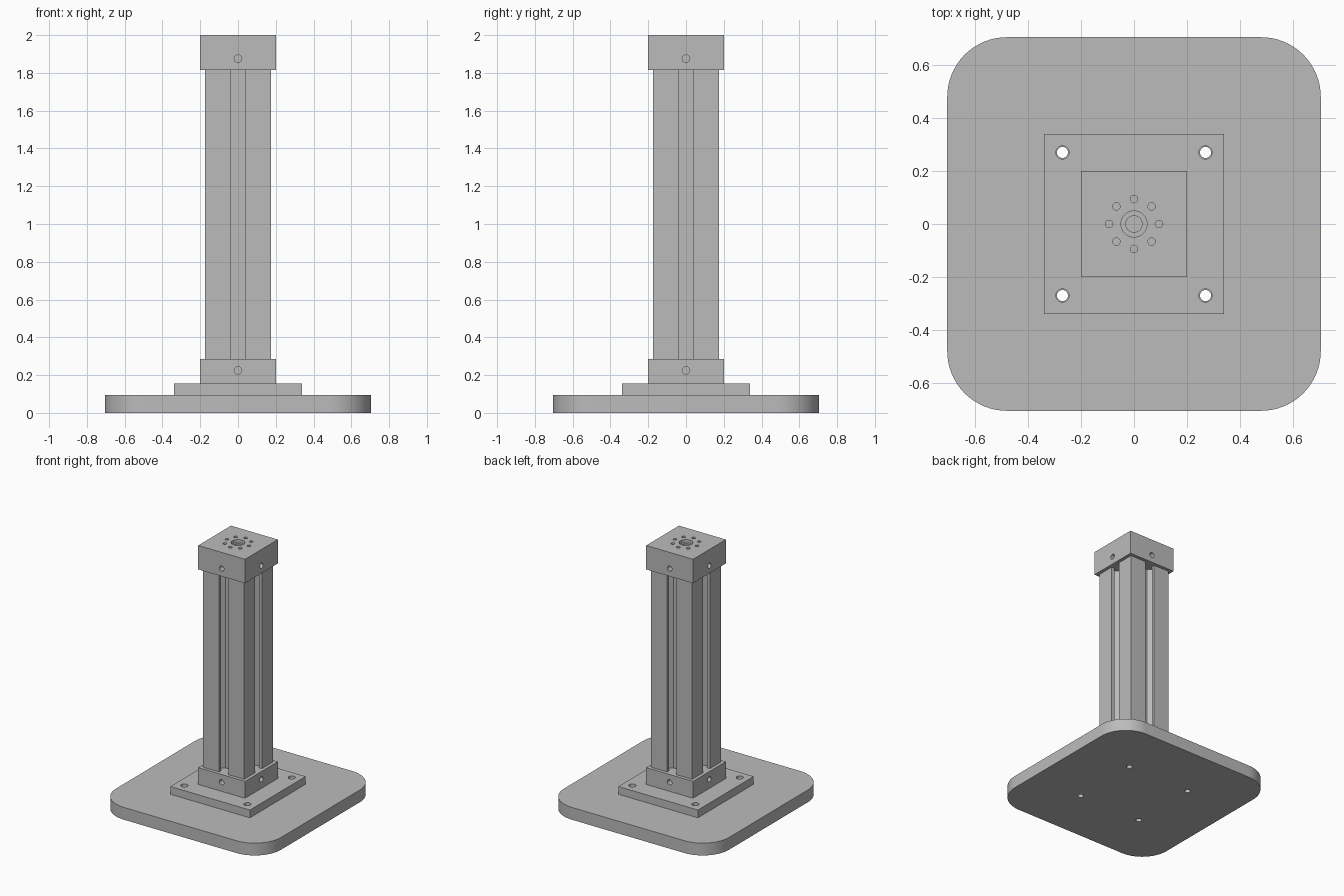
import bpy, bmesh
from math import pi, cos, sin, radians
from mathutils import Matrix, Vector

cube = bpy.data.objects.get("Cube")
if cube:
    bpy.data.objects.remove(cube, do_unlink=True)

metal = bpy.data.materials.new("grey metal")
metal.use_nodes = True
grey = (0.5, 0.5, 0.5, 1)
metal.diffuse_color = grey
metal.node_tree.nodes["Principled BSDF"].inputs["Base Color"].default_value = grey


def add_object(name, bm):
    bmesh.ops.recalc_face_normals(bm, faces=bm.faces)
    mesh = bpy.data.meshes.new(name)
    bm.to_mesh(mesh)
    bm.free()
    mesh.materials.append(metal)
    obj = bpy.data.objects.new(name, mesh)
    bpy.context.collection.objects.link(obj)
    return obj


def prism(name, outline, z0, z1):
    """Extrude a closed outline from z0 to z1."""
    bm = bmesh.new()
    face = bm.faces.new([bm.verts.new((x, y, z0)) for x, y in outline])
    top = bmesh.ops.extrude_face_region(bm, geom=[face])["geom"]
    verts = [v for v in top if isinstance(v, bmesh.types.BMVert)]
    bmesh.ops.translate(bm, verts=verts, vec=(0, 0, z1 - z0))
    return add_object(name, bm)


def square(h):
    return [(-h, -h), (h, -h), (h, h), (-h, h)]


def drill(obj, points, radius, depth, direction=None):
    """Cut round holes centred on the points; sideways holes face outward."""
    bm = bmesh.new()
    for p in points:
        axis = Vector(direction) if direction else Vector((p[0], p[1], 0))
        turn = axis.to_track_quat("Z", "Y").to_matrix().to_4x4()
        bmesh.ops.create_cone(bm, cap_ends=True, segments=32, radius1=radius,
                              radius2=radius, depth=2 * depth,
                              matrix=Matrix.Translation(p) @ turn)
    cutter = add_object("hole_cutter", bm)
    cutter.hide_render = True
    mod = obj.modifiers.new("holes", "BOOLEAN")
    mod.operation = "DIFFERENCE"
    mod.solver = "EXACT"
    mod.object = cutter
    bpy.context.view_layer.update()
    graph = bpy.context.evaluated_depsgraph_get()
    mesh = bpy.data.meshes.new_from_object(obj.evaluated_get(graph))
    obj.modifiers.clear()
    obj.data = mesh
    bpy.data.objects.remove(cutter, do_unlink=True)


def ring(count, radius, z):
    return [(radius * cos(2 * pi * i / count), radius * sin(2 * pi * i / count), z)
            for i in range(count)]


# Base plate with rounded corners
half, corner = 0.705, 0.225
outline = []
for k in range(4):
    mid = Matrix.Rotation(k * pi / 2, 2) @ Vector((half - corner, half - corner))
    for i in range(17):
        a = (k + i / 16) * pi / 2
        outline.append((mid.x + corner * cos(a), mid.y + corner * sin(a)))
base = prism("base_plate", outline, 0, 0.095)

# Mounting flange, bolted through the base
flange = prism("mounting_flange", square(0.34), 0.095, 0.155)
bolts = [(x, y, 0.1) for x, y in square(0.27)]
drill(base, bolts, 0.021, 0.2, (0, 0, 1))
drill(flange, bolts, 0.025, 0.2, (0, 0, 1))

# Slotted column: one T-slot side repeated around the axis
side = [(-0.175, -0.175), (-0.04, -0.175), (-0.04, -0.15), (-0.075, -0.15),
        (-0.075, -0.13), (-0.04, -0.095)]
side += [(-x, y) for x, y in reversed(side[1:])]
profile = []
for k in range(4):
    profile += [tuple(Matrix.Rotation(k * pi / 2, 2) @ Vector(p)) for p in side]
column = prism("slotted_column", profile, 0.285, 1.815)

# End blocks with a set-screw hole on each side
lower = prism("lower_block", square(0.2), 0.155, 0.285)
upper = prism("upper_block", square(0.2), 1.815, 2)
drill(lower, ring(4, 0.2, 0.225), 0.02, 0.05)
drill(upper, ring(4, 0.2, 1.875), 0.02, 0.05)

# Stepped centre bore and its ring of small holes
up = (0, 0, 1)
drill(upper, [(0, 0, 2)], 0.049, 0.025, up)
drill(upper, [(0, 0, 2)], 0.031, 0.1, up)
drill(upper, ring(8, 0.094, 2), 0.014, 0.06, up)

# Smooth the round surfaces and keep edges sharp
for obj in (base, flange, column, lower, upper):
    bpy.ops.object.select_all(action="DESELECT")
    obj.select_set(True)
    bpy.context.view_layer.objects.active = obj
    bpy.ops.object.shade_smooth_by_angle(angle=radians(30))
